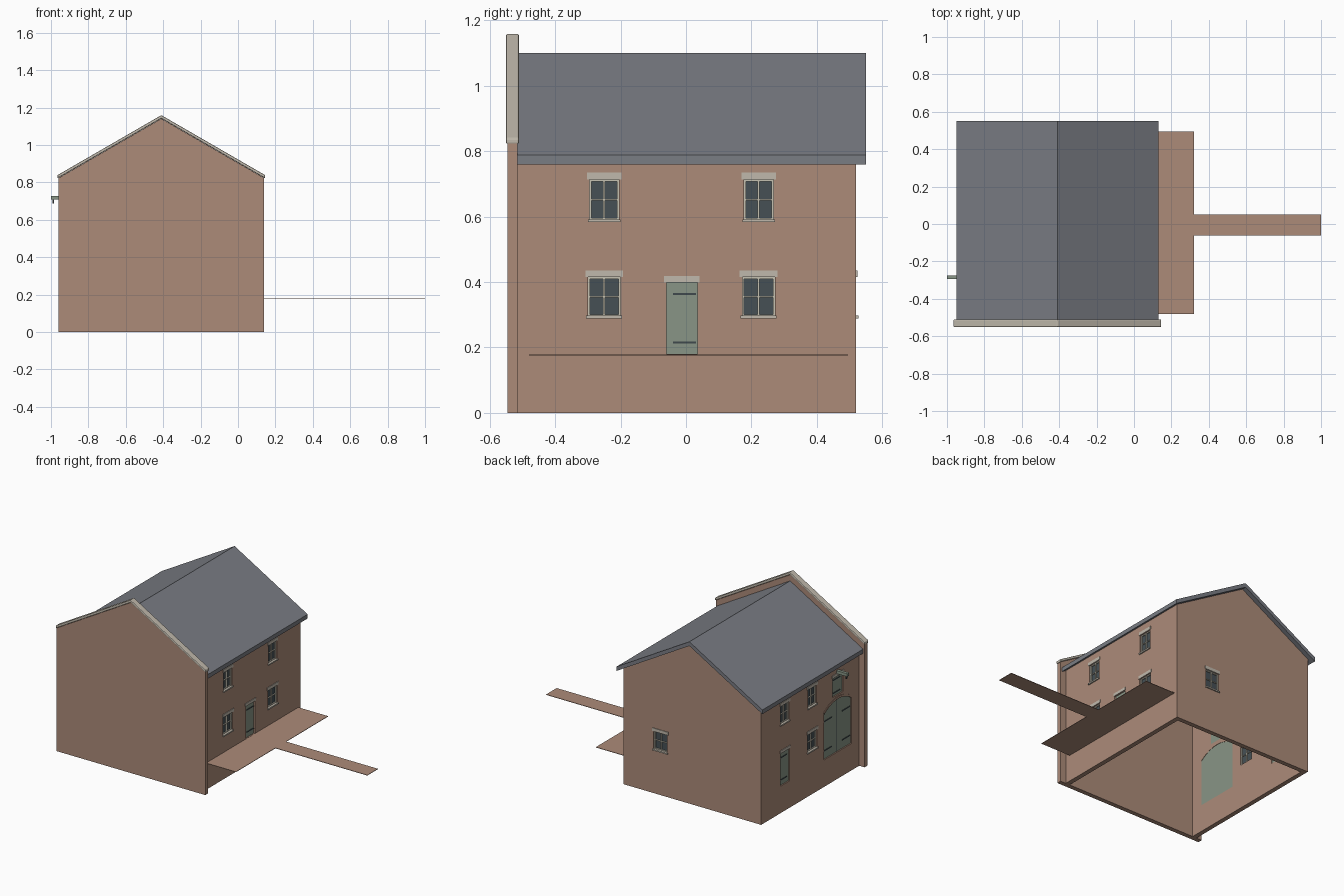
import bpy, bmesh, math
from mathutils import Vector

if "Cube" in bpy.data.objects:
    bpy.data.objects.remove(bpy.data.objects["Cube"])


def material(name, rgb):
    lin = [((c / 255 + 0.055) / 1.055) ** 2.4 for c in rgb]
    m = bpy.data.materials.new(name)
    m.diffuse_color = (*lin, 1)
    m.use_nodes = True
    m.node_tree.nodes["Principled BSDF"].inputs["Base Color"].default_value = m.diffuse_color
    return m


BRICK = material("brick", (172, 139, 121))
SLATE = material("slate", (122, 125, 132))
STONE = material("pale_stone", (192, 185, 172))
GREEN = material("green_paint", (136, 149, 134))
CREAM = material("cream_frame", (198, 194, 178))
GLASS = material("dark_glass", (70, 80, 85))
IRON = material("dark_iron", (62, 72, 76))

CX = -0.41                       # ridge line
HALF = 0.51                      # half width of the walls
Y0, Y1 = -0.515, 0.52            # wall ends
T = 0.03                         # wall thickness
SLOPE = math.tan(math.radians(30))

# Each wall maps (along, outward, up) to world space
SIDES = {
    "right": lambda u, d, z: Vector((CX + HALF + d, u, z)),
    "left": lambda u, d, z: Vector((CX - HALF - d, u, z)),
    "back": lambda u, d, z: Vector((u, Y1 + d, z)),
    "plain": lambda u, d, z: Vector((u, d, z)),
}


def prism(name, side, profile, d0, d1, mat):
    """Extrude an (along, up) profile from depth d0 to d1."""
    f = SIDES[side]
    bm = bmesh.new()
    a = [bm.verts.new(f(u, d0, z)) for u, z in profile]
    b = [bm.verts.new(f(u, d1, z)) for u, z in profile]
    bm.faces.new(a)
    bm.faces.new(b)
    n = len(profile)
    for i in range(n):
        j = (i + 1) % n
        bm.faces.new((a[i], a[j], b[j], b[i]))
    bmesh.ops.recalc_face_normals(bm, faces=bm.faces)
    me = bpy.data.meshes.new(name)
    bm.to_mesh(me)
    bm.free()
    me.materials.append(mat)
    ob = bpy.data.objects.new(name, me)
    bpy.context.collection.objects.link(ob)
    return ob


def rect(u0, u1, z0, z1):
    return [(u0, z0), (u1, z0), (u1, z1), (u0, z1)]


def block(name, side, u0, u1, z0, z1, d0, d1, mat):
    return prism(name, side, rect(u0, u1, z0, z1), d0, d1, mat)


def gable(half, eave, z0=0.0):
    return [(CX - half, z0), (CX + half, z0), (CX + half, eave),
            (CX, eave + half * SLOPE), (CX - half, eave)]


def chevron(half, eave, thick):
    top = eave + thick
    return [(CX - half, eave), (CX, eave + half * SLOPE), (CX + half, eave),
            (CX + half, top), (CX, top + half * SLOPE), (CX - half, top)]


def cut(target, cutter):
    cutter.hide_render = True
    cutter.hide_viewport = True
    m = target.modifiers.new("opening", 'BOOLEAN')
    m.operation = 'DIFFERENCE'
    m.solver = 'EXACT'
    m.object = cutter


# Walls: hollow gabled shell, open below, closed at the front by the parapet
walls = prism("walls", "plain", gable(HALF, 0.779), Y0, Y1, BRICK)
cut(walls, block("room_cutter", "plain", CX - HALF + T, CX + HALF - T,
                 -0.1, 1.3, Y0 - 0.1, Y1 - T, BRICK))
prism("parapet_wall", "plain", gable(0.55, 0.823), -0.545, Y0, BRICK)
cap = prism("parapet_coping", "plain", chevron(0.555, 0.821, 0.018), -0.551, -0.51, STONE)
bev = cap.modifiers.new("soft_edge", 'BEVEL')
bev.width = 0.005
bev.segments = 2

# Roof
prism("roof", "plain", chevron(0.54, 0.760, 0.028), Y0, 0.55, SLATE)


def window(side, u, z0, w, h):
    u0, u1, z1 = u - w / 2, u + w / 2, z0 + h
    n = side + "_window"
    cut(walls, block(n + "_cutter", side, u0, u1, z0, z1, -0.1, 0.05, BRICK))
    block(n + "_glass", side, u0, u1, z0, z1, -0.02, -0.014, GLASS)
    f = 0.006
    block(n + "_sill", side, u0 - 0.005, u1 + 0.005, z0 - 0.007, z0 + 0.002, -0.02, 0.008, STONE)
    block(n + "_lintel", side, u0 - 0.008, u1 + 0.008, z1, z1 + 0.021, -0.02, 0.004, STONE)
    # Frame and glazing bars
    for a, b in ((u0, u0 + f), (u1 - f, u1), (u - 0.003, u + 0.003)):
        block(n + "_upright", side, a, b, z0, z1, -0.025, -0.006, CREAM)
    zm = (z0 + z1) / 2
    for a, b in ((z0, z0 + f), (z1 - f, z1), (zm - 0.0025, zm + 0.0025)):
        block(n + "_rail", side, u0, u1, a, b, -0.025, -0.007, CREAM)


def hinges(side, u0, u1, heights, d):
    for z in heights:
        block(side + "_hinge", side, u0, u1, z - 0.003, z + 0.003, d, d + 0.004, IRON)


def door(side, u0, u1, z0, z1):
    n = side + "_door"
    cut(walls, block(n + "_cutter", side, u0, u1, z0, z1, -0.1, 0.05, BRICK))
    block(n, side, u0, u1, z0, z1, -0.028, -0.008, GREEN)
    block(n + "_lintel", side, u0 - 0.007, u1 + 0.007, z1, z1 + 0.019, -0.02, 0.004, STONE)
    h = z1 - z0
    hinges(side, u0 + 0.02, u1 - 0.005, (z0 + 0.16 * h, z1 - 0.16 * h), -0.008)


# Windows
for u in (-0.25, 0.222):
    window("right", u, 0.59, 0.09, 0.124)
    window("right", u, 0.295, 0.1, 0.12)
window("left", 0.27, 0.59, 0.09, 0.124)
window("left", -0.02, 0.59, 0.09, 0.124)
window("left", -0.02, 0.295, 0.1, 0.12)
window("back", -0.175, 0.295, 0.1, 0.12)

# Doors and loft hatch
door("right", -0.06, 0.035, 0.18, 0.399)
door("left", 0.22, 0.315, 0.18, 0.399)
door("left", -0.345, -0.235, 0.562, 0.69)

# Wide arched doorway
AC, AW, SPRING, RISE = -0.29, 0.145, 0.485, 0.05


def arc(w, rise, spring, n=10):
    r = (w * w + rise * rise) / (2 * rise)
    a = math.asin(w / r)
    return [(AC + r * math.sin(a - 2 * a * i / n),
             spring + rise - r + r * math.cos(a - 2 * a * i / n)) for i in range(n + 1)]


arch = [(AC - AW, 0.18), (AC + AW, 0.18)] + arc(AW, RISE, SPRING)
cut(walls, prism("arch_cutter", "left", arch, -0.1, 0.05, BRICK))
prism("arched_door", "left", arch, -0.028, -0.008, GREEN)
prism("brick_arch", "left", arc(AW, RISE, SPRING) + arc(AW + 0.006, RISE + 0.003, SPRING + 0.012)[::-1],
      -0.01, 0.003, BRICK)
block("door_joint", "left", AC - 0.0015, AC + 0.0015, 0.18, SPRING + RISE, -0.012, -0.007, IRON)
hinges("left", AC + 0.055, AC + AW - 0.004, (0.235, 0.43), -0.008)
hinges("left", AC - AW + 0.004, AC - 0.055, (0.235, 0.43), -0.008)

# Hoist beam with hook
block("hoist_beam", "left", -0.295, -0.275, 0.708, 0.728, -0.02, 0.08, GREEN)
block("hoist_hook", "left", -0.289, -0.281, 0.688, 0.71, 0.063, 0.071, IRON)

# Raised landing and footbridge
block("landing", "plain", CX + HALF, 0.32, 0.176, 0.179, -0.48, 0.495, BRICK)
block("footbridge", "plain", 0.32, 1.0, 0.176, 0.179, -0.062, 0.05, BRICK)
